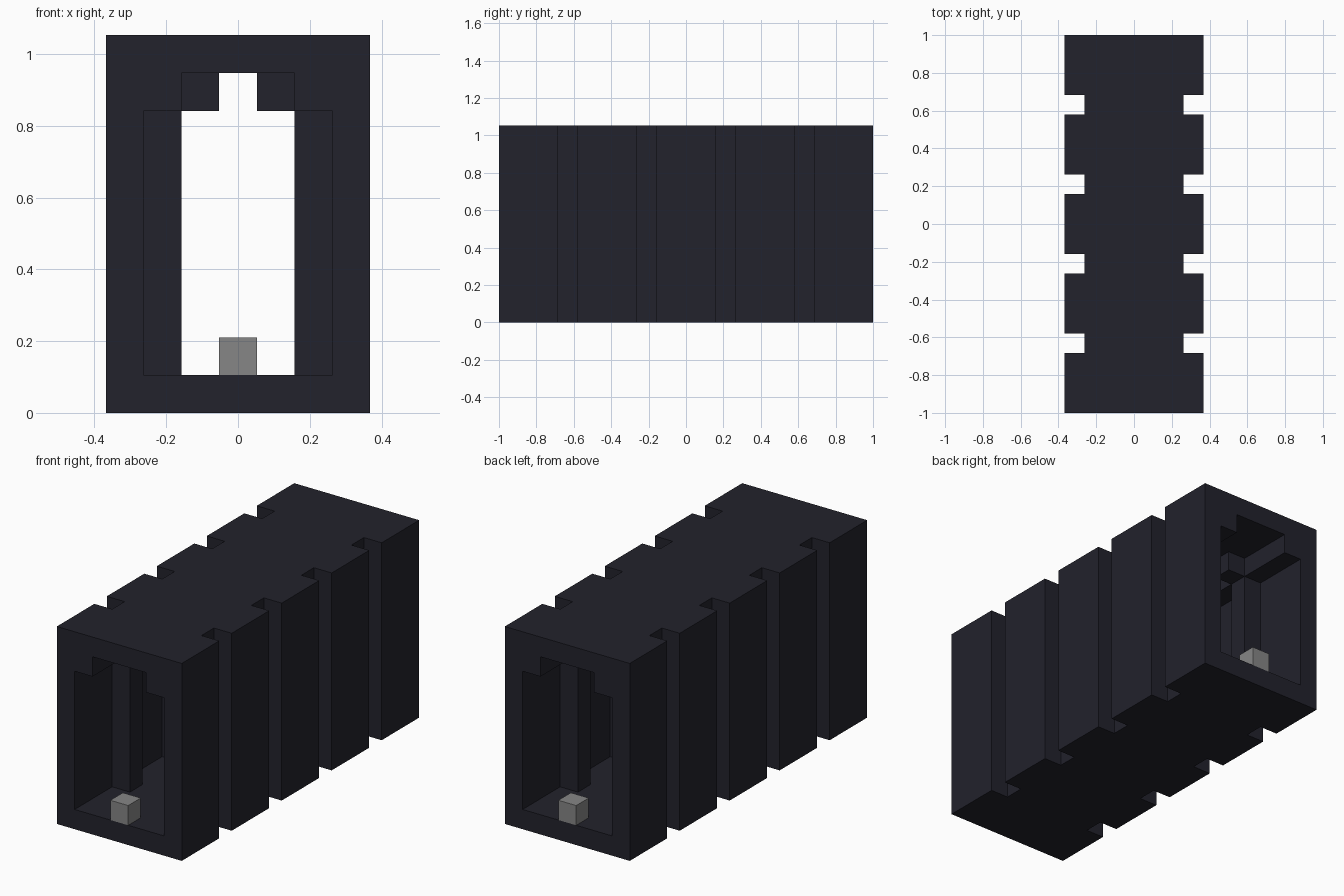
import bpy
import bmesh

cube = bpy.data.objects.get("Cube")
if cube:
    bpy.data.objects.remove(cube, do_unlink=True)

U = 2 / 19                     # one block; the corridor is 19 blocks long
BAYS = [3, 1] * 4 + [3]        # lengths of wide bays and narrow ribs


def material(name, rgb):
    mat = bpy.data.materials.new(name)
    mat.use_nodes = True
    color = (*rgb, 1)
    mat.diffuse_color = color
    mat.node_tree.nodes["Principled BSDF"].inputs["Base Color"].default_value = color
    return mat


def add_object(name, bm, mat):
    mesh = bpy.data.meshes.new(name)
    bm.to_mesh(mesh)
    bm.free()
    mesh.materials.append(mat)
    obj = bpy.data.objects.new(name, mesh)
    bpy.context.collection.objects.link(obj)
    return obj


def ring(bm, half, inset, y):
    """Closed cross-section: a right half profile mirrored to the left."""
    right = [(x - inset, z) for x, z in half]
    left = [(-x, z) for x, z in reversed(right)]
    return [bm.verts.new((x * U, y, z * U)) for x, z in right + left]


dark = material("dark slate", (0.016, 0.016, 0.025))
grey = material("lamp grey", (0.24, 0.24, 0.24))

# Tunnel body: outer and inner profiles lofted through every bay and rib
outer = [(3.5, 0), (3.5, 8), (3.5, 9), (3.5, 10)]
inner = [(2.5, 1), (2.5, 8), (1.5, 8), (1.5, 9)]

stations = []
y = -1.0
for length in BAYS:
    inset = 0 if length == 3 else 1
    stations += [(inset, y), (inset, y + length * U)]
    y += length * U

bm = bmesh.new()
rings = [ring(bm, outer, i, y) for i, y in stations]
rings += [ring(bm, inner, i, y) for i, y in reversed(stations)]
for a, b in zip(rings, rings[1:] + rings[:1]):
    for k in range(len(a)):
        n = (k + 1) % len(a)
        bm.faces.new((a[k], b[k], b[n], a[n]))

# Drop the flat slivers where a step runs along its own edge
slivers = [f for f in bm.faces if f.calc_area() < 1e-5]
bmesh.ops.delete(bm, geom=slivers, context='FACES')
bm.normal_update()
add_object("tunnel_body", bm, dark)

# Small floor lamp just inside each doorway
for name, side in (("front_floor_lamp", -1), ("back_floor_lamp", 1)):
    bm = bmesh.new()
    bmesh.ops.create_cube(bm, size=U)
    lamp = add_object(name, bm, grey)
    lamp.location = (0, side * (1 - U / 2), 1.5 * U)
